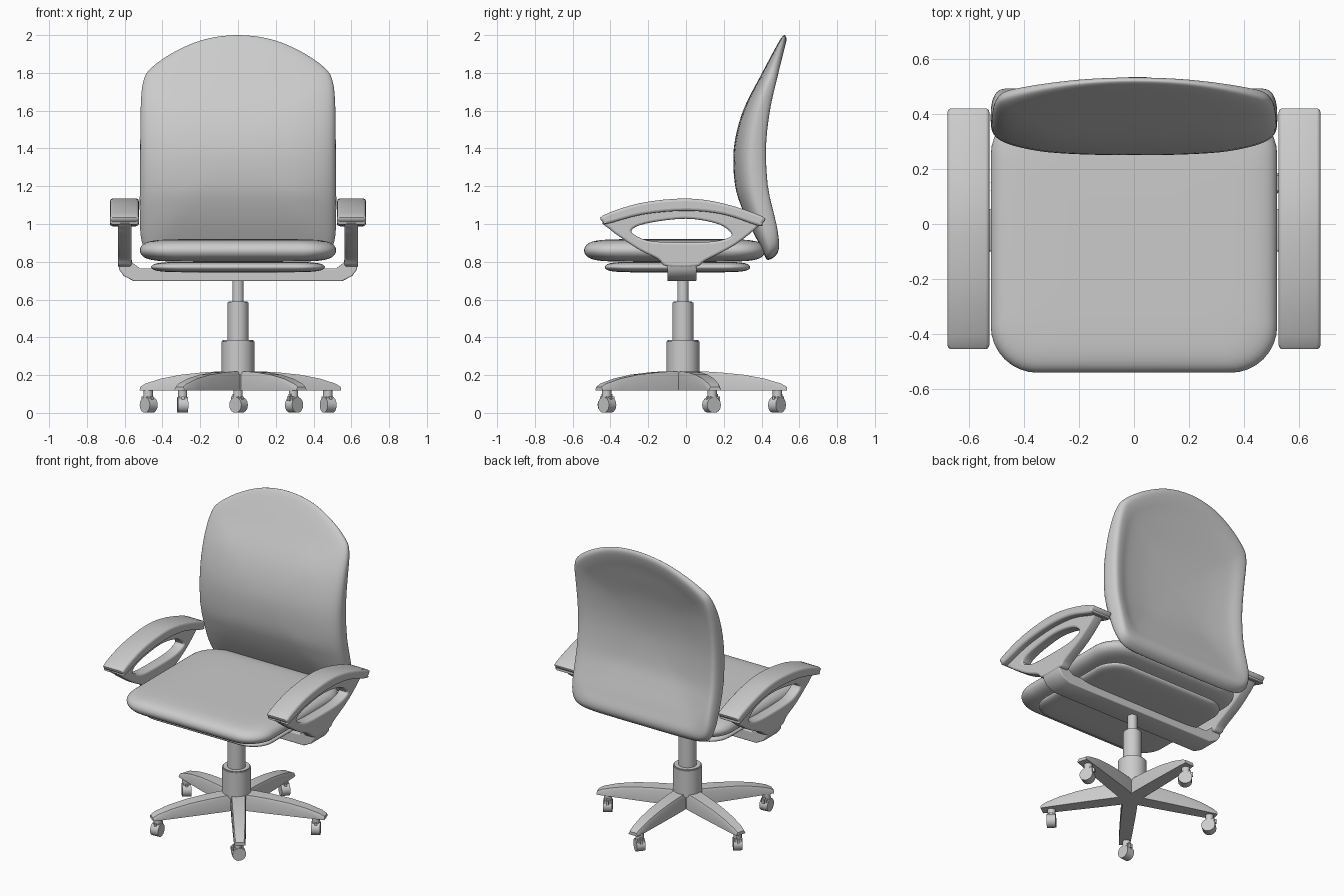
import bpy, bmesh, math
from mathutils import Vector, Matrix

if "Cube" in bpy.data.objects:
    bpy.data.objects.remove(bpy.data.objects["Cube"])

def spline(pts, steps=5, closed=True):
    """Catmull-Rom points through a short list of 2D points."""
    n, out = len(pts), []
    get = (lambda i: Vector(pts[i % n])) if closed else (lambda i: Vector(pts[max(0, min(n - 1, i))]))
    for i in range(n if closed else n - 1):
        a, b, c, d = (get(i + k) for k in (-1, 0, 1, 2))
        for k in range(steps):
            t = k / steps
            out.append(0.5 * (2 * b + (c - a) * t + (2 * a - 5 * b + 4 * c - d) * t * t
                              + (3 * b - a - 3 * c + d) * t ** 3))
    if not closed:
        out.append(Vector(pts[-1]))
    return out

def finish(name, bm, angle=40):
    bmesh.ops.recalc_face_normals(bm, faces=bm.faces)
    me = bpy.data.meshes.new(name)
    bm.to_mesh(me)
    bm.free()
    ob = bpy.data.objects.new(name, me)
    bpy.context.collection.objects.link(ob)
    smooth(ob, angle)
    return ob

def smooth(ob, angle=40):
    bpy.ops.object.select_all(action='DESELECT')
    ob.select_set(True)
    bpy.context.view_layer.objects.active = ob
    bpy.ops.object.shade_smooth_by_angle(angle=math.radians(angle))

def pillow(name, outline, rim, place):
    """Cushion: scaled copies of an outline, following a (scale, height) section."""
    bm = bmesh.new()
    rings = [[bm.verts.new(place(p, s, h)) for p in outline] for s, h in rim]
    n = len(outline)
    for a, b in zip(rings, rings[1:]):
        for i in range(n):
            bm.faces.new((a[i], a[(i + 1) % n], b[(i + 1) % n], b[i]))
    bm.faces.new(rings[0])
    bm.faces.new(rings[-1])
    return finish(name, bm, 60)

def rounded_rect(hx, hy, r, n=8):
    out = []
    for k, (sx, sy) in enumerate(((1, 1), (-1, 1), (-1, -1), (1, -1))):
        for i in range(n + 1):
            a = math.pi / 2 * (k + i / n)
            out.append(Vector((sx * (hx - r) + r * math.cos(a), sy * (hy - r) + r * math.sin(a))))
    return out

def plate(name, loops, half, loc, rot, bevel):
    """Filled outline (extra loops are holes) given a thickness."""
    cu = bpy.data.curves.new(name, 'CURVE')
    cu.dimensions, cu.fill_mode = '2D', 'BOTH'
    cu.extrude, cu.bevel_depth, cu.bevel_resolution, cu.offset = half - bevel, bevel, 2, -bevel
    for loop in loops:
        sp = cu.splines.new('POLY')
        sp.points.add(len(loop) - 1)
        for p, q in zip(sp.points, loop):
            p.co = (q[0], q[1], 0, 1)
        sp.use_cyclic_u = True
    ob = bpy.data.objects.new(name, cu)
    bpy.context.collection.objects.link(ob)
    ob.location, ob.rotation_euler = loc, rot
    bpy.ops.object.select_all(action='DESELECT')
    ob.select_set(True)
    bpy.context.view_layer.objects.active = ob
    bpy.ops.object.convert(target='MESH')
    smooth(bpy.context.object)

def cylinder(name, r, z0, z1, x, y, n=32, bevel=0.006):
    bm = bmesh.new()
    bmesh.ops.create_cone(bm, cap_ends=True, segments=n, radius1=r, radius2=r, depth=z1 - z0,
                          matrix=Matrix.Translation((x, y, (z0 + z1) / 2)))
    caps = [e for e in bm.edges if abs(e.verts[0].co.z - e.verts[1].co.z) < 1e-5]
    bmesh.ops.bevel(bm, geom=caps, offset=bevel, segments=2, affect='EDGES')
    finish(name, bm)

# Seat cushion and the pan beneath it
cushion = spline([(.03, 1), (.4, 1), (.7, .97), (.87, .85), (.965, .55), (1, 0),
                  (.965, -.55), (.87, -.85), (.7, -.97), (.4, -1), (.03, -1)], 3, False)
pillow("seat", rounded_rect(.52, .48, .17), cushion,
       lambda p, s, h: (p.x * s, -.06 + p.y * s, .86 + .06 * h))
pillow("seat_pan", rounded_rect(.46, .385, .14), cushion,
       lambda p, s, h: (p.x * s, -.045 + p.y * s, .772 + .028 * h))

# Backrest: outline in x/z, front and back depth varying with height
half = [(0, .81), (.2, .81), (.38, .815), (.47, .84), (.51, .91), (.52, 1.05), (.518, 1.35), (.515, 1.62),
        (.5, 1.76), (.455, 1.83), (.33, 1.915), (.175, 1.978), (0, 2.0)]
back_outline = spline(half + [(-x, z) for x, z in half[-2:0:-1]], 4)
fronts = spline([(.8, .39), (.87, .37), (.97, .33), (1.08, .29), (1.2, .258), (1.4, .253),
                 (1.6, .30), (1.8, .395), (2.0, .49)], 8, False)
backs = spline([(.8, .46), (.87, .492), (.97, .485), (1.08, .46), (1.2, .434), (1.4, .424),
                (1.6, .445), (1.8, .49), (2.0, .54)], 8, False)

def lookup(table, z):
    for a, b in zip(table, table[1:]):
        if z <= b.x:
            return a.y + (b.y - a.y) * (z - a.x) / (b.x - a.x)
    return table[-1].y

def back_place(p, s, f):
    z = 1.4 + (p.y - 1.4) * s
    a, b = lookup(fronts, z), lookup(backs, z)
    return (p.x * s, a + (b - a) * f, z)

back_rim = spline([(.02, 0), (.3, .01), (.6, .06), (.8, .16), (.92, .28), (.98, .42), (1, .6), (.985, .84),
                   (.95, .98), (.88, .98), (.75, .88), (.5, .8), (.25, .77), (.02, .76)], 4, False)
pillow("backrest", back_outline, back_rim, back_place)

# Arm loops, arm pads
loop = spline([(-.435, 1.02), (-.40, .97), (-.34, .925), (-.25, .865), (-.15, .815), (-.1, .775), (.055, .775),
               (.1, .805), (.26, .89), (.39, .995), (.39, 1.03), (.2, 1.09), (0, 1.11), (-.245, 1.085)], 4)
hole = spline([(-.29, .965), (-.24, .925), (-.16, .907), (0, .903), (.14, .907), (.22, .925), (.24, .95),
               (.17, 1.0), (0, 1.028), (-.21, 1.003)], 4)
pad = spline([(-.44, 1.045), (-.44, 1.01), (-.42, 1.0), (-.23, 1.05), (0, 1.07), (.2, 1.05), (.385, .99),
              (.405, 1.005), (.405, 1.04), (.2, 1.108), (0, 1.135), (-.245, 1.11)], 4)
side_rot = (math.pi / 2, 0, math.pi / 2)
for side, label in ((-1, "left"), (1, "right")):
    plate(label + "_arm_loop", [loop, hole], .036, (side * .6, 0, 0), side_rot, .012)
    plate(label + "_arm_pad", [pad], .076, (side * .601, 0, 0), side_rot, .014)

# Bar under the seat that joins both arms
bar = [(0, .697), (.55, .697), (.605, .725), (.63, .76), (.636, .82), (.564, .82), (.56, .795), (.52, .765), (0, .765)]
plate("arm_crossbar", [bar + [(-x, z) for x, z in bar[-2:1:-1]] + [(-.55, .697)]], .077,
      (0, -.022, 0), (math.pi / 2, 0, 0), .006)

# Gas lift column
CY = -.016
cylinder("column_top", .03, .57, .71, 0, CY)
cylinder("column_middle", .055, .36, .59, 0, CY)
cylinder("column_bottom", .087, .2, .385, 0, CY)
cylinder("base_hub", .08, .118, .215, .01, CY)

# Five star legs with casters; rows are radius, top half width, bottom half width, top height
rows = [(.0, .04, .045, .22), (.1, .04, .045, .22), (.2, .038, .044, .214), (.32, .035, .041, .202),
        (.43, .032, .038, .182), (.52, .028, .035, .155), (.55, .024, .033, .138)]
for i in range(5):
    ang = math.radians(90 + 72 * i)
    bm = bmesh.new()
    rings = [[bm.verts.new(c) for c in ((r, -b, .118), (r, b, .118), (r, b, zt - .015), (r, t, zt),
                                        (r, -t, zt), (r, -b, zt - .015))] for r, t, b, zt in rows]
    for a, b in zip(rings, rings[1:]):
        for k in range(6):
            bm.faces.new((a[k], a[(k + 1) % 6], b[(k + 1) % 6], b[k]))
    bm.faces.new(rings[0])
    bm.faces.new(rings[-1])
    bm.transform(Matrix.Translation((.013, CY, 0)) @ Matrix.Rotation(ang, 4, 'Z'))
    finish("base_leg_%d" % (i + 1), bm, 35)

    # Caster: stem, hood and wheel, each swivelled differently
    x, y = .5 * math.cos(ang), CY + .5 * math.sin(ang)
    cylinder("caster_stem_%d" % (i + 1), .025, .075, .125, x, y, 16, .003)
    turn = Matrix.Translation((x, y, 0)) @ Matrix.Rotation(math.radians((50, 40, 5, 135, 30)[i]), 4, 'Z')
    bm = bmesh.new()
    bmesh.ops.create_cube(bm, size=1, matrix=turn @ Matrix.Translation((0, .005, .075))
                          @ Matrix.Diagonal((.04, .075, .05, 1)))
    bmesh.ops.bevel(bm, geom=bm.edges[:], offset=.012, segments=2, affect='EDGES')
    finish("caster_hood_%d" % (i + 1), bm)
    bm = bmesh.new()
    bmesh.ops.create_cone(bm, cap_ends=True, segments=14, radius1=.042, radius2=.042, depth=.054,
                          matrix=turn @ Matrix.Translation((0, -.004, .042)) @ Matrix.Rotation(math.pi / 2, 4, 'Y'))
    finish("caster_wheel_%d" % (i + 1), bm)
